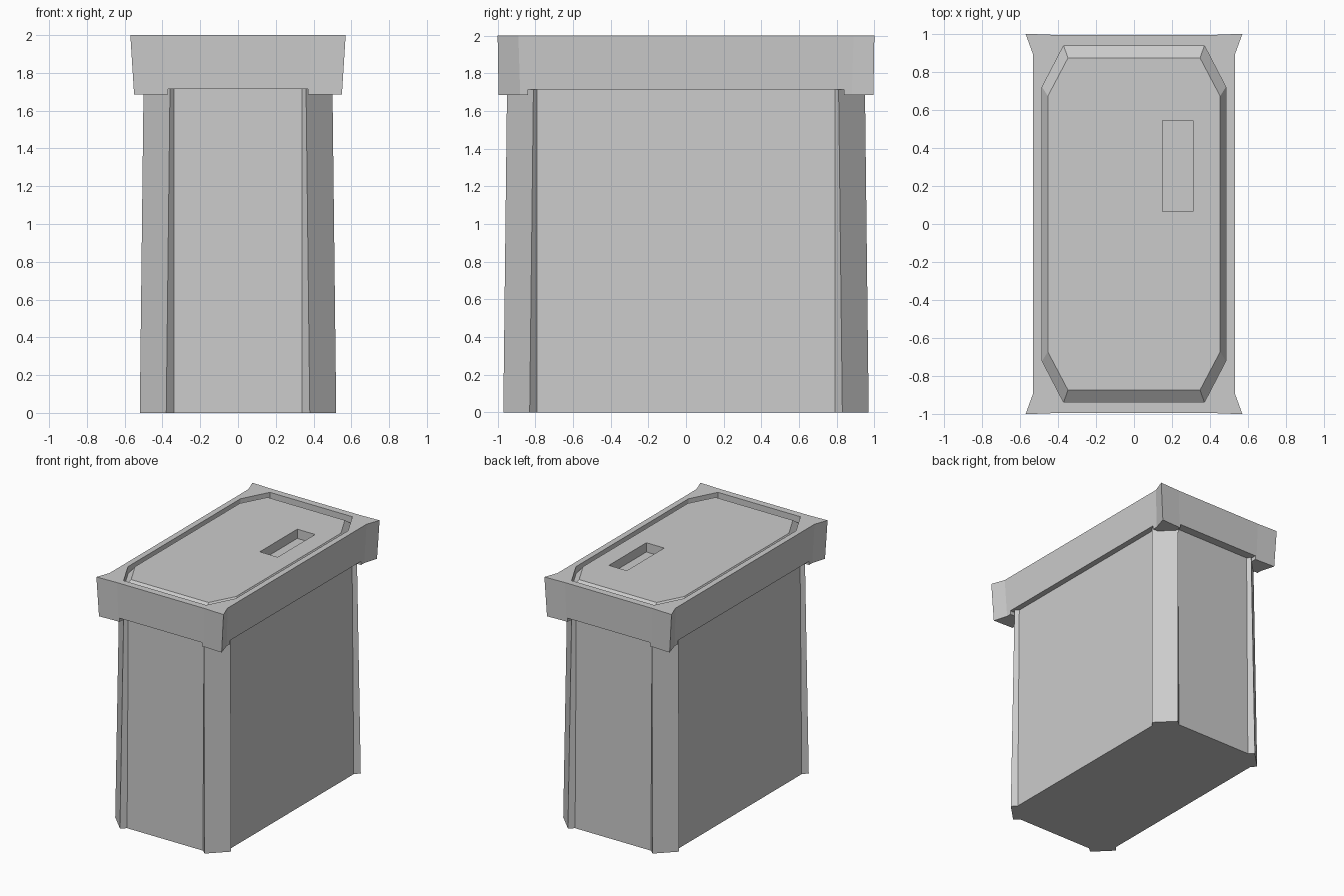
import bpy, bmesh

if "Cube" in bpy.data.objects:
    bpy.data.objects.remove(bpy.data.objects["Cube"])


def mirrored(quarter):
    """Closed outline from points of the +x +y quadrant (ordered from +x side to +y side)."""
    q = list(quarter)
    r = q[::-1]
    return (q + [(-x, y) for x, y in r] + [(-x, -y) for x, y in q]
            + [(x, -y) for x, y in r])


def loft(name, layers):
    """Solid skinned through (outline, z) layers with equal point counts."""
    bm = bmesh.new()
    rings = [[bm.verts.new((x, y, z)) for x, y in pts] for pts, z in layers]
    for a, b in zip(rings, rings[1:]):
        for i in range(len(a)):
            j = (i + 1) % len(a)
            bm.faces.new((a[i], a[j], b[j], b[i]))
    bm.faces.new(rings[0][::-1])
    bm.faces.new(rings[-1])
    bmesh.ops.recalc_face_normals(bm, faces=bm.faces)
    me = bpy.data.meshes.new(name)
    bm.to_mesh(me)
    bm.free()
    ob = bpy.data.objects.new(name, me)
    bpy.context.collection.objects.link(ob)
    return ob


def box(name, x0, x1, y0, y1, z0, z1):
    pts = [(x0, y0), (x1, y0), (x1, y1), (x0, y1)]
    return loft(name, [(pts, z0), (pts, z1)])


def cut(target, cutter):
    m = target.modifiers.new(cutter.name, 'BOOLEAN')
    m.operation = 'DIFFERENCE'
    m.solver = 'EXACT'
    m.object = cutter
    cutter.hide_render = True
    cutter.hide_set(True)


# Tapered body with recessed panels between chamfered corner posts
foot = mirrored([(0.485, 0.79), (0.52, 0.83), (0.38, 0.97), (0.34, 0.935)])
head = mirrored([(0.47, 0.79), (0.50, 0.81), (0.36, 0.95), (0.34, 0.92)])
loft("body", [(foot, 0), (head, 1.73)])

# Lid with flared corners
lid_low = mirrored([(0.515, 0.88), (0.55, 0.995), (0.38, 0.988)])
lid_top = mirrored([(0.53, 0.89), (0.57, 1.0), (0.39, 0.993)])
lid = loft("lid", [(lid_low, 1.685), (lid_top, 2.0)])

# Lid underside is raised between the corners
cut(lid, box("end_relief_cutter", -0.37, 0.37, -1.2, 1.2, 1.6, 1.715))
cut(lid, box("side_relief_cutter", -0.8, 0.8, -0.84, 0.84, 1.6, 1.715))

# Octagonal opening holding a bevelled top plate
rim = mirrored([(0.483, 0.72), (0.37, 0.937)])
inner = mirrored([(0.453, 0.672), (0.347, 0.873)])
cut(lid, loft("opening_cutter", [(rim, 1.94), (rim, 2.1)]))
plate = loft("top_plate", [(rim, 1.94), (inner, 1.99)])

# Slot through the plate into the lid
slot = box("slot_cutter", 0.15, 0.31, 0.065, 0.545, 1.915, 2.1)
cut(plate, slot)
cut(lid, slot)
